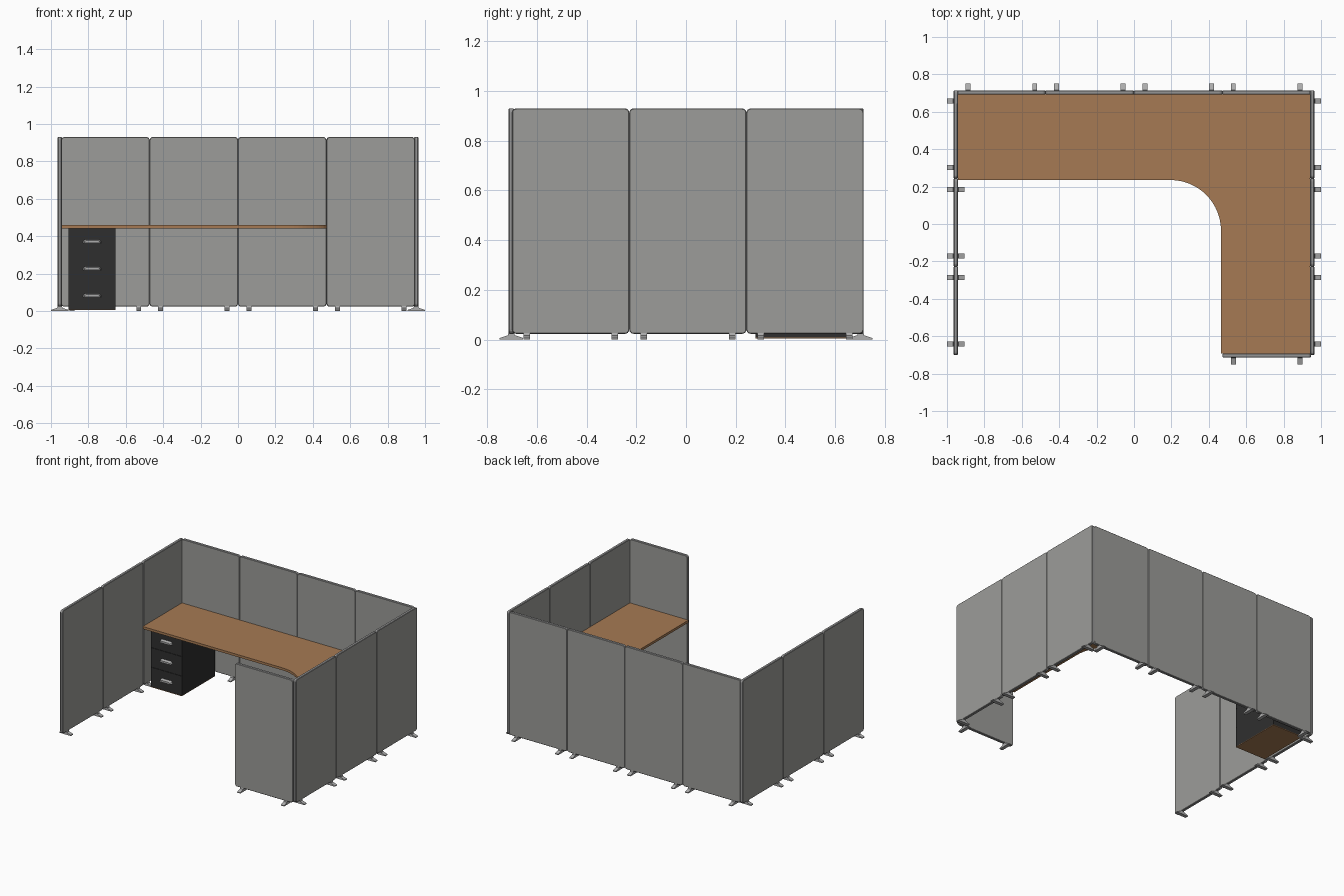
import bpy, bmesh, math
from mathutils import Matrix, Vector

if "Cube" in bpy.data.objects:
    bpy.data.objects.remove(bpy.data.objects["Cube"])


def mat(name, rgb):
    m = bpy.data.materials.new(name)
    m.diffuse_color = (*rgb, 1)
    m.use_nodes = True
    m.node_tree.nodes["Principled BSDF"].inputs["Base Color"].default_value = m.diffuse_color
    return m


FABRIC = mat("panel grey", (0.335, 0.335, 0.32))
FRAME = mat("frame grey", (0.30, 0.30, 0.30))
METAL = mat("light metal", (0.42, 0.42, 0.42))
WOOD = mat("wood brown", (0.38, 0.195, 0.088))
BLACK = mat("cabinet black", (0.028, 0.028, 0.028))


def finish(bm, name, mats, matrix=None):
    bmesh.ops.recalc_face_normals(bm, faces=bm.faces)
    me = bpy.data.meshes.new(name)
    bm.to_mesh(me)
    bm.free()
    for m in mats:
        me.materials.append(m)
    ob = bpy.data.objects.new(name, me)
    if matrix:
        ob.matrix_world = matrix
    bpy.context.collection.objects.link(ob)
    return ob


def box(lo, hi):
    bm = bmesh.new()
    lo, hi = Vector(lo), Vector(hi)
    bmesh.ops.create_cube(bm, size=1, matrix=Matrix.Translation((lo + hi) / 2)
                          @ Matrix.Diagonal((*(hi - lo), 1)))
    return bm


def extrude(points, vec):
    bm = bmesh.new()
    f = bm.faces.new([bm.verts.new(p) for p in points])
    r = bmesh.ops.extrude_face_region(bm, geom=[f])
    verts = [g for g in r["geom"] if isinstance(g, bmesh.types.BMVert)]
    bmesh.ops.translate(bm, verts=verts, vec=vec)
    return bm


T, Z0, Z1 = 0.022, 0.023, 0.93


def panel(name, x, y, width, turned):
    """Upright screen with rounded corners, on two tapered feet."""
    M = Matrix.Translation((x, y, 0)) @ Matrix.Rotation(math.pi / 2 if turned else 0, 4, 'Z')
    bm = box((-width / 2, -T / 2, Z0), (width / 2, T / 2, Z1))
    corners = [e for e in bm.edges if abs(e.verts[0].co.y - e.verts[1].co.y) > T / 2]
    bmesh.ops.bevel(bm, geom=corners, offset=0.017, segments=4, profile=0.5, affect='EDGES')
    rim = [e for e in bm.edges if abs(e.verts[0].co.y - e.verts[1].co.y) < 1e-5]
    bmesh.ops.bevel(bm, geom=rim, offset=0.003, segments=1, affect='EDGES')
    bm.normal_update()
    for f in bm.faces:
        f.material_index = 0 if abs(f.normal.y) > 0.9 else 1
    finish(bm, name, [FABRIC, FRAME], M)
    for s in (-1, 1):
        u = s * (width / 2 - 0.058)
        prof = [(-0.047, 0), (0.047, 0), (0.047, 0.006), (0.014, 0.017), (0.012, 0.026),
                (-0.012, 0.026), (-0.014, 0.017), (-0.047, 0.006)]
        bm = extrude([(u - 0.013, v, z) for v, z in prof], (0.026, 0, 0))
        finish(bm, name + "_foot", [METAL], M)


# back wall, side walls and front return
W = 0.4725
for i in range(4):
    panel("back_panel", -0.945 + W * (i + 0.5), 0.703, W, False)
S = 1.415 / 3
for side, label in ((-1, "left_panel"), (1, "right_panel")):
    for i in range(3):
        panel(label, side * 0.953, -0.70 + S * (i + 0.5), S, True)
panel("front_return_panel", 0.71, -0.703, W, False)

# L-shaped desk top with a rounded inner corner
r, cx, cy = 0.27, 0.195, -0.035
pts = [(-0.942, 0.235), (-0.942, 0.692), (0.942, 0.692), (0.942, -0.692), (0.465, -0.692)]
pts += [(cx + r * math.cos(a), cy + r * math.sin(a))
        for a in [math.pi / 2 * k / 16 for k in range(17)]]
finish(extrude([(x, y, 0.441) for x, y in pts], (0, 0, 0.018)), "desk_top", [WOOD])

# drawer cabinet with a wooden underside
X0, X1, Y0, Y1 = -0.905, -0.655, 0.28, 0.67
finish(box((X0, Y0 + 0.012, 0.008), (X1, Y1, 0.441)), "cabinet_body", [BLACK])
finish(box((X0, Y0, 0.004), (X1, Y1, 0.008)), "cabinet_base", [WOOD])

# three drawer fronts with cup pulls
H = 0.433 / 3
for i in range(3):
    z = 0.008 + i * H
    finish(box((X0, Y0, z + 0.001), (X1, Y0 + 0.012, z + H - 0.001)), "drawer_front", [BLACK])
    c, zc = (X0 + X1) / 2, z + H / 2 + 0.004
    out = [(-0.05, -0.009), (0.05, -0.009), (0.046, 0.003), (0.036, 0.010),
           (-0.036, 0.010), (-0.046, 0.003)]
    bm = extrude([(c + u, Y0, zc + v) for u, v in out], (0, -0.02, 0))
    for v in bm.verts:  # taper the outer face of the pull
        if v.co.y < Y0 - 0.01:
            v.co.x = c + (v.co.x - c) * 0.85
            v.co.z = zc - 0.009 + (v.co.z - zc + 0.009) * 0.7
    finish(bm, "drawer_handle", [METAL])
